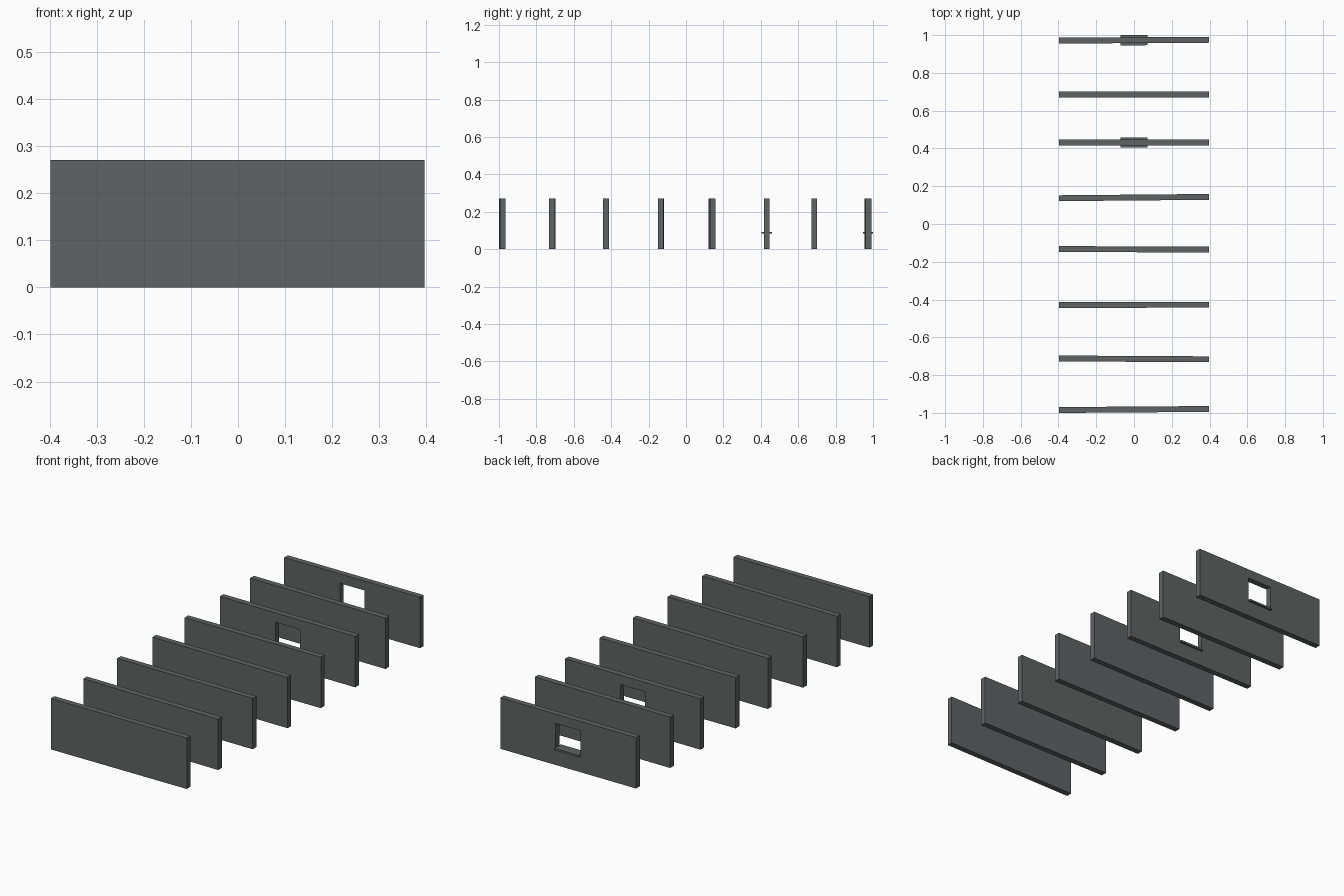
import bpy
import math

default = bpy.data.objects.get("Cube")
if default:
    bpy.data.objects.remove(default, do_unlink=True)

WIDTH, THICK, HEIGHT = 0.794, 0.031, 0.27
HOLE_W, HOLE_LOW, HOLE_TOP = 0.144, 0.083, 0.22


def make_material(name, color):
    mat = bpy.data.materials.new(name)
    mat.use_nodes = True
    mat.diffuse_color = color
    mat.node_tree.nodes["Principled BSDF"].inputs["Base Color"].default_value = color
    return mat


grey = make_material("dark_grey", (0.115, 0.125, 0.125, 1))


def box(name, size, centre, yaw=0):
    bpy.ops.mesh.primitive_cube_add(size=1, location=centre)
    obj = bpy.context.object
    obj.name = name
    obj.scale = size
    bpy.ops.object.transform_apply(location=False, rotation=False, scale=True)
    obj.rotation_euler.z = math.radians(yaw)
    obj.data.materials.append(grey)
    return obj


# Wall panels from front to back: y position, slight yaw in degrees, has a window
panels = [
    (-0.982, 0.4, False),
    (-0.714, -0.3, False),
    (-0.428, 0.1, False),
    (-0.134, -0.2, False),
    (0.14, 0.5, False),
    (0.432, 0, True),
    (0.686, 0, False),
    (0.973, 0.3, True),
]

for i, (y, yaw, has_window) in enumerate(panels, 1):
    wall = box(f"wall_panel_{i}", (WIDTH, THICK, HEIGHT), (-0.001, y, HEIGHT / 2), yaw)
    if not has_window:
        continue

    # Window opening
    cutter = box(f"window_cutter_{i}", (HOLE_W, 0.2, HOLE_TOP - HOLE_LOW),
                 (0, y, (HOLE_TOP + HOLE_LOW) / 2), yaw)
    cutter.hide_render = True
    cutter.hide_viewport = True
    cutter.display_type = 'WIRE'
    cut = wall.modifiers.new("window", 'BOOLEAN')
    cut.operation = 'DIFFERENCE'
    cut.solver = 'EXACT'
    cut.object = cutter

    # Sill board through the opening
    box(f"window_sill_{i}", (HOLE_W, 0.054, 0.01), (0, y, HOLE_LOW + 0.005), yaw)
